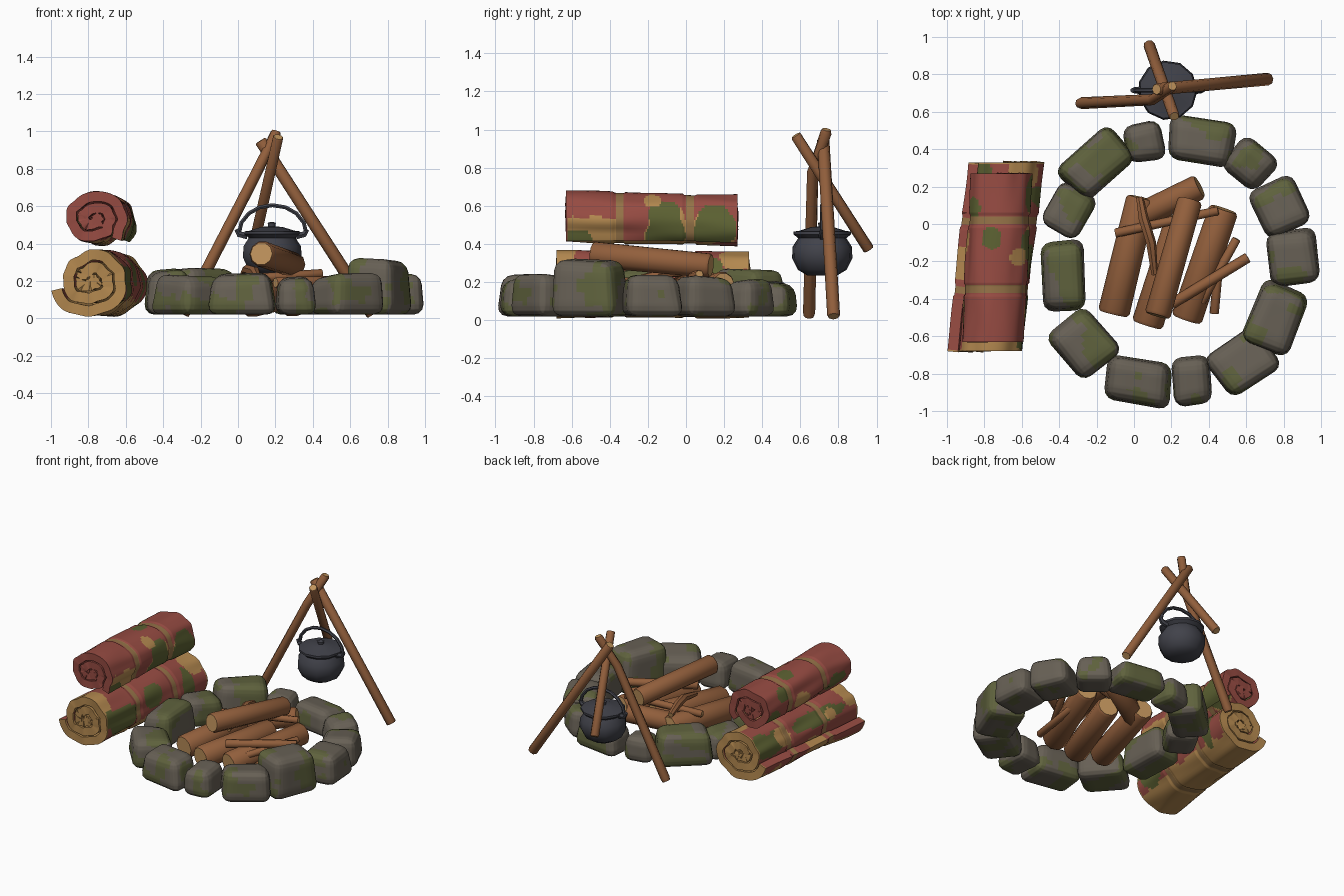
import bpy, bmesh, math, random
from mathutils import Vector, Matrix, noise

random.seed(4)
cube = bpy.data.objects.get("Cube")
if cube:
    bpy.data.objects.remove(cube, do_unlink=True)


def material(name, hex_code):
    channels = [int(hex_code[i:i + 2], 16) / 255 for i in (0, 2, 4)]
    rgba = [((c + .055) / 1.055) ** 2.4 for c in channels] + [1]
    m = bpy.data.materials.new(name)
    m.use_nodes = True
    m.diffuse_color = rgba
    bsdf = m.node_tree.nodes["Principled BSDF"]
    bsdf.inputs["Base Color"].default_value = rgba
    bsdf.inputs["Roughness"].default_value = 0.9
    return m


stone = material("stone grey", "676055")
moss = material("moss green", "5f623d")
bark = material("wood brown", "925f3c")
cut_wood = material("cut wood", "c0935c")
iron = material("dark iron", "41424a")
red = material("blanket red", "964b42")
tan = material("blanket tan", "b3884f")
green = material("blanket green", "5c6132")
strap = material("strap olive", "947247")


def finish(name, bm, mats, angle=35, thickness=0):
    """Turn a bmesh into a shaded object."""
    mesh = bpy.data.meshes.new(name)
    if not thickness:
        bmesh.ops.recalc_face_normals(bm, faces=bm.faces)
    bm.to_mesh(mesh)
    bm.free()
    for m in mats:
        mesh.materials.append(m)
    ob = bpy.data.objects.new(name, mesh)
    bpy.context.collection.objects.link(ob)
    bpy.ops.object.select_all(action='DESELECT')
    ob.select_set(True)
    bpy.context.view_layer.objects.active = ob
    if thickness:
        mod = ob.modifiers.new("thickness", 'SOLIDIFY')
        mod.thickness = thickness
        mod.offset = -1
        bpy.ops.object.modifier_apply(modifier=mod.name)
    bpy.ops.object.shade_smooth_by_angle(angle=math.radians(angle))


def loft(bm, rings):
    """Skin a list of closed rings and return the two caps."""
    rows = [[bm.verts.new(p) for p in ring] for ring in rings]
    n = len(rows[0])
    for a, b in zip(rows, rows[1:]):
        for i in range(n):
            bm.faces.new((a[i], a[(i + 1) % n], b[(i + 1) % n], b[i]))
    return [bm.faces.new(rows[0]), bm.faces.new(rows[-1])]


def tube(name, points, radii, mats, sides=8):
    """Round bar along a path, with the last material on the ends."""
    pts = [Vector(p) for p in points]
    turn = [math.tau * k / sides for k in range(sides)]
    rings = []
    for i, p in enumerate(pts):
        d = pts[min(i + 1, len(pts) - 1)] - pts[max(i - 1, 0)]
        q = d.to_track_quat('Z', 'Y')
        rings.append([p + q @ Vector((math.cos(a), math.sin(a), 0)) * radii[i] for a in turn])
    bm = bmesh.new()
    for cap in loft(bm, rings):
        cap.material_index = len(mats) - 1
    finish(name, bm, mats, 50)


def log(name, a, b, r, sides=10):
    """Straight log with softened rims."""
    a, b = Vector(a), Vector(b)
    e = (b - a).normalized() * r * .2
    tube(name, [a, a + e, b - e, b], [r * .87, r, r * .95, r * .82], [bark, cut_wood], sides)


# Ring of mossy stones: x, y, length, width, turn, height, moss amount
STONES = [
    (.05, .44, .23, .23, 10, .22, -.1), (.36, .44, .38, .26, -8, .22, .2),
    (.62, .32, .26, .24, -40, .23, -.1), (.78, .09, .3, .28, -65, .24, -.1),
    (.85, -.18, .32, .29, 97, .25, -.1), (.76, -.5, .39, .29, 68, .33, .05),
    (.58, -.74, .35, .29, 35, .25, 0), (.31, -.84, .22, .28, 5, .23, -.1),
    (.02, -.84, .39, .27, -8, .25, .15), (-.27, -.64, .35, .3, -50, .25, .1),
    (-.38, -.28, .41, .25, 93, .27, .15), (-.35, .07, .28, .24, 60, .24, -.05),
    (-.2, .32, .4, .26, 42, .29, .15)]
for n, (x, y, length, width, turn, height, growth) in enumerate(STONES):
    bm = bmesh.new()
    bmesh.ops.create_cube(bm, size=1)
    place = Matrix.Translation((x, y, .02)) @ Matrix.Rotation(math.radians(turn), 4, 'Z')
    for v in bm.verts:
        upper = v.co.z > 0
        taper = random.uniform(.74, .92) if upper else random.uniform(.9, 1.02)
        sag = random.uniform(0, .04) if upper else 0
        v.co = place @ Vector((v.co.x * length * taper, v.co.y * width * taper,
                               (v.co.z + .5) * (height - .02) - sag))
    bm.normal_update()
    bmesh.ops.bevel(bm, geom=bm.edges[:], offset=.056, segments=3, profile=.5, affect='EDGES')
    bmesh.ops.subdivide_edges(bm, edges=bm.edges[:], cuts=4, use_grid_fill=True)
    for f in bm.faces:
        c = f.calc_center_median()
        patch = noise.noise(c * 6 + Vector((n * 3, 0, 0))) + .2 * noise.noise(c * 16)
        f.material_index = int(patch + growth > .16)
    finish(f"ring_stone_{n + 1}", bm, [stone, moss])

# Firewood
log("firewood_top", (.125, -.49, .345), (.3, .13, .285), .07)
log("firewood_side_a", (-.11, -.48, .1), (.04, .14, .14), .085)
log("firewood_middle", (.07, -.54, .09), (.25, .03, .13), .085)
log("firewood_side_b", (.28, -.51, .09), (.48, .08, .15), .084)
log("firewood_back", (-.01, .02, .12), (.35, .2, .19), .072)
log("stick_upright", (.43, -.48, .07), (.47, -.05, .1), .026, 7)
log("stick_front", (.2, -.43, .19), (.61, -.18, .2), .031, 7)
log("stick_cross", (-.1, -.05, .2), (.45, .07, .24), .026, 7)
log("stick_edge", (.36, -.42, .14), (.55, -.08, .18), .026, 7)
tube("stick_bent", [(.03, .14, .23), (.05, .03, .26), (.09, -.1, .25), (.11, -.27, .21)],
     [.02, .028, .028, .018], [bark, cut_wood], 7)

# Tripod
tube("tripod_leg_a", [(-.29, .645, .02), (-.28, .646, .04), (.1, .665, .78), (.2, .735, .985),
                      (.205, .738, 1.0)], [.027, .032, .03, .03, .024], [bark, cut_wood])
log("tripod_leg_b", (.72, .775, .02), (.12, .72, .95), .034, 8)
log("tripod_leg_c", (.08, .96, .37), (.215, .575, .97), .031, 8)

# Cooking pot with lid, lathed
POT = [(.08, .235), (.13, .265), (.16, .325), (.157, .385), (.128, .43), (.152, .45),
       (.152, .465), (.125, .468), (.06, .488), (.02, .492), (.022, .51), (.01, .515)]
bm = bmesh.new()
angles = [math.tau * k / 11 for k in range(11)]
loft(bm, [[(.18 + r * math.cos(a), .715 + r * math.sin(a), z) for a in angles] for r, z in POT])
finish("cooking_pot", bm, [iron], 40)

# Pot handle and its two lugs
arch = [(.185 - .18 * math.cos(math.pi * k / 8), .715,
         .455 + .15 * math.sin(math.pi * k / 8)) for k in range(9)]
tube("pot_handle", arch, [.012] * len(arch), [iron], 6)
for side, label in ((1, "left"), (-1, "right")):
    tube(f"pot_lug_{label}", [(.18 + side * .13, .715, .44), (.18 + side * .175, .715, .45),
                              (.18 + side * .19, .715, .475)], [.02, .018, .012], [iron], 6)

# Rolled blankets: spiral sheets with coloured patches and strap bands
BLANKET = [red, tan, green, strap]


def bedroll(name, start, end, rx, rz, turns, pitch, flap, inner, under, patches):
    per_turn, stations = 60, 110
    a, b = Vector(start), Vector(end)
    steps = int(turns * per_turn)
    bm = bmesh.new()
    grid = []
    for i in range(steps + 1):
        ang = math.radians(flap) + math.tau * i / per_turn
        shrink = pitch * i / per_turn
        out = Vector((math.cos(ang), 0, math.sin(ang)))
        row = []
        for j in range(stations + 1):
            c = a.lerp(b, j / stations)
            lump = .018 * noise.noise(out * 2 + c * 2.5)
            if min(abs(c.y + .35), abs(c.y - .02)) < .03:
                lump -= .006
            row.append(bm.verts.new(c + Vector((out.x * (rx - shrink + lump), 0,
                                                out.z * (rz - shrink + lump)))))
        grid.append(row)
    for i in range(steps):
        ang = math.radians(flap) + math.tau * (i + .5) / per_turn
        for j in range(stations):
            f = bm.faces.new((grid[i][j], grid[i][j + 1], grid[i + 1][j + 1], grid[i + 1][j]))
            y = a.y + (b.y - a.y) * (j + .5) / stations
            rough = .7 * noise.noise(f.calc_center_median() * 9)
            colour = under if math.sin(ang) < -.55 + .4 * rough else 0
            for py, deg, along, around, patch in patches:
                gap = (ang - math.radians(deg) + math.pi) % math.tau - math.pi
                if ((y - py) / along) ** 2 + (gap / around) ** 2 < 1 + rough:
                    colour = patch
            if min(abs(y + .35), abs(y - .02)) < .019:
                colour = 3
            if i > per_turn or j in (0, stations - 1):
                colour = inner
            f.material_index = colour
    finish(name, bm, BLANKET, 40, pitch * .85)


bedroll("bedroll_lower", (-.785, -.68, .2), (-.675, .33, .2), .222, .203, 2.7, .068, 195, 1, 1, [
    (-.64, 85, .07, 1.1, 1), (-.53, -5, .15, .7, 2), (-.2, 15, .09, .5, 2), (.15, 0, .05, .8, 2),
    (.28, 55, .09, .6, 1), (.22, 155, .16, .6, 2), (.05, 150, .07, .5, 1),
    (-.3, 145, .24, .4, 2), (-.42, 150, .05, .3, 1), (-.2, 215, .1, .4, 1)])
bedroll("bedroll_upper", (-.775, -.63, .53), (-.72, .27, .515), .188, .172, 2.4, .063, -40, 0, 0, [
    (-.52, -25, .18, .58, 1), (-.57, -42, .08, .35, 2), (-.1, -15, .12, .75, 1),
    (-.11, -14, .1, .85, 2), (.15, -20, .12, .85, 1), (.155, -14, .11, .85, 2),
    (-.18, 42, .05, .3, 1), (-.08, 98, .06, .35, 2), (.08, 145, .06, .4, 2),
    (-.48, 190, .1, .5, 2), (-.1, 190, .08, .4, 1), (.2, 205, .08, .5, 2), (-.2, 270, .4, .5, 1)])
